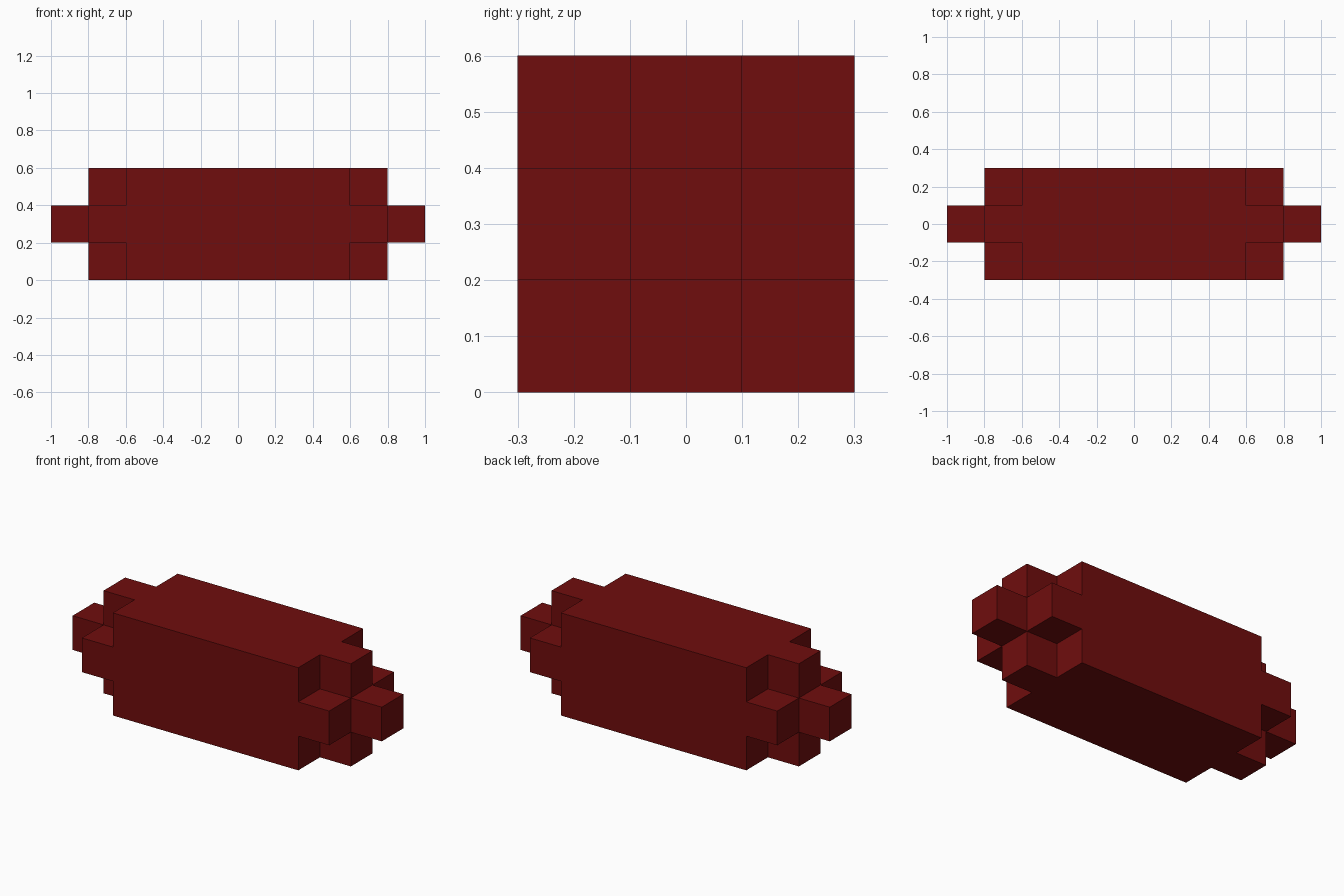
import bpy, bmesh, math

if "Cube" in bpy.data.objects:
    bpy.data.objects.remove(bpy.data.objects["Cube"])

red = bpy.data.materials.new("dark red")
red.diffuse_color = (0.162, 0.004, 0.004, 1)
red.use_nodes = True
red.node_tree.nodes["Principled BSDF"].inputs["Base Color"].default_value = red.diffuse_color

# Cell boundaries along each axis
cuts = [
    [-1.0, -0.8, -0.6, 0.6, 0.8, 1.0],
    [-0.3, -0.1, 0.1, 0.3],
    [0.0, 0.2, 0.4, 0.6],
]


def filled(c):
    """Square core, then a plus-shaped step, then a single block at each end."""
    i, j, k = c
    if not (0 <= i < 5 and 0 <= j < 3 and 0 <= k < 3):
        return False
    return abs(j - 1) + abs(k - 1) <= 2 - abs(i - 2)


bm = bmesh.new()
verts = {}


def vert(key):
    if key not in verts:
        verts[key] = bm.verts.new([cuts[a][key[a]] for a in range(3)])
    return verts[key]


# Outer skin only: a face wherever a filled cell meets an empty one
for cell in [(i, j, k) for i in range(5) for j in range(3) for k in range(3)]:
    if not filled(cell):
        continue
    for axis in range(3):
        u, v = (axis + 1) % 3, (axis + 2) % 3
        for side in (0, 1):
            beyond = list(cell)
            beyond[axis] += 2 * side - 1
            if filled(beyond):
                continue
            ring = []
            for du, dv in ((0, 0), (1, 0), (1, 1), (0, 1)):
                key = list(cell)
                key[axis] += side
                key[u] += du
                key[v] += dv
                ring.append(vert(tuple(key)))
            bm.faces.new(ring if side else ring[::-1])

# Merge coplanar faces into clean flat panels
bmesh.ops.dissolve_limit(bm, angle_limit=math.radians(1),
                         verts=bm.verts[:], edges=bm.edges[:])

mesh = bpy.data.meshes.new("stepped_block")
bm.to_mesh(mesh)
bm.free()
mesh.materials.append(red)
block = bpy.data.objects.new("stepped_block", mesh)
bpy.context.collection.objects.link(block)
